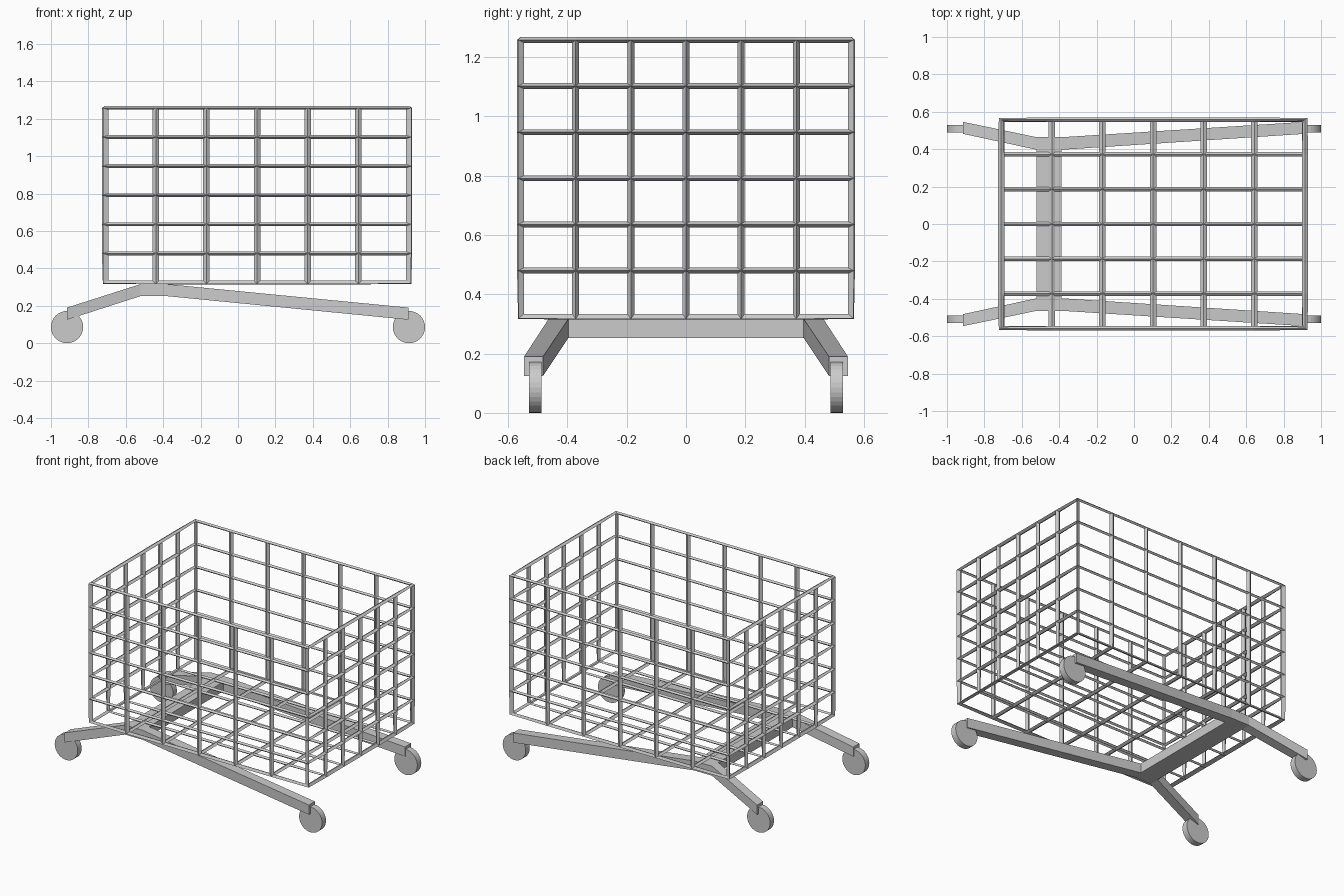
import bpy, bmesh
from math import radians

if "Cube" in bpy.data.objects:
    bpy.data.objects.remove(bpy.data.objects["Cube"])


def make_object(name, bm):
    mesh = bpy.data.meshes.new(name)
    bm.to_mesh(mesh)
    bm.free()
    ob = bpy.data.objects.new(name, mesh)
    bpy.context.collection.objects.link(ob)
    return ob


# Open-topped wire basket: gridded cube turned into wires, then stretched
bm = bmesh.new()
bmesh.ops.create_cube(bm, size=1)
bmesh.ops.subdivide_edges(bm, edges=bm.edges[:], cuts=5, use_grid_fill=True)
bm.normal_update()
top = [f for f in bm.faces if f.normal.z > 0.5]
bmesh.ops.delete(bm, geom=top, context='FACES')
basket = make_object("basket", bm)
basket.location = (0.102, 0, 0.791)
basket.scale = (1.625, 1.116, 0.934)
wire = basket.modifiers.new("wires", 'WIREFRAME')
wire.thickness = 0.021
wire.offset = 0
wire.use_even_offset = True
wire.use_boundary = True
wire.use_replace = True

# Undercarriage: bent side rail swept through four sections, half crossbar, mirrored
sections = [  # x, inner y, outer y, bottom z, top z
    (-0.914, 0.482, 0.546, 0.125, 0.190),
    (-0.520, 0.397, 0.464, 0.252, 0.316),
    (-0.387, 0.397, 0.464, 0.252, 0.316),
    (0.912, 0.482, 0.546, 0.125, 0.190),
]
bm = bmesh.new()
rings = [[bm.verts.new((x, y, z)) for y, z in ((y0, z0), (y1, z0), (y1, z1), (y0, z1))]
         for x, y0, y1, z0, z1 in sections]
for i, (a, b) in enumerate(zip(rings, rings[1:])):
    for j in range(4):
        k = (j + 1) % 4
        if i == 1 and j == 3:
            continue  # the crossbar joins here
        bm.faces.new((a[j], a[k], b[k], b[j]))
bm.faces.new(rings[0])
bm.faces.new(rings[3])
# crossbar half
a, b = rings[1], rings[2]
inner = [a[0], a[3], b[3], b[0]]
middle = [bm.verts.new((v.co.x, 0, v.co.z)) for v in inner]
for j in range(4):
    k = (j + 1) % 4
    bm.faces.new((inner[j], inner[k], middle[k], middle[j]))
bmesh.ops.recalc_face_normals(bm, faces=bm.faces[:])
frame = make_object("undercarriage", bm)
mirror = frame.modifiers.new("mirror", 'MIRROR')
mirror.use_axis = (False, True, False)

# Four wheels
for x, end in ((-0.914, "rear"), (0.914, "front")):
    for y, side in ((-0.509, "right"), (0.509, "left")):
        bpy.ops.mesh.primitive_cylinder_add(
            vertices=32, radius=0.086, depth=0.042,
            location=(x, y, 0.086), rotation=(radians(90), 0, 0))
        bpy.context.object.name = f"{end}_{side}_wheel"
